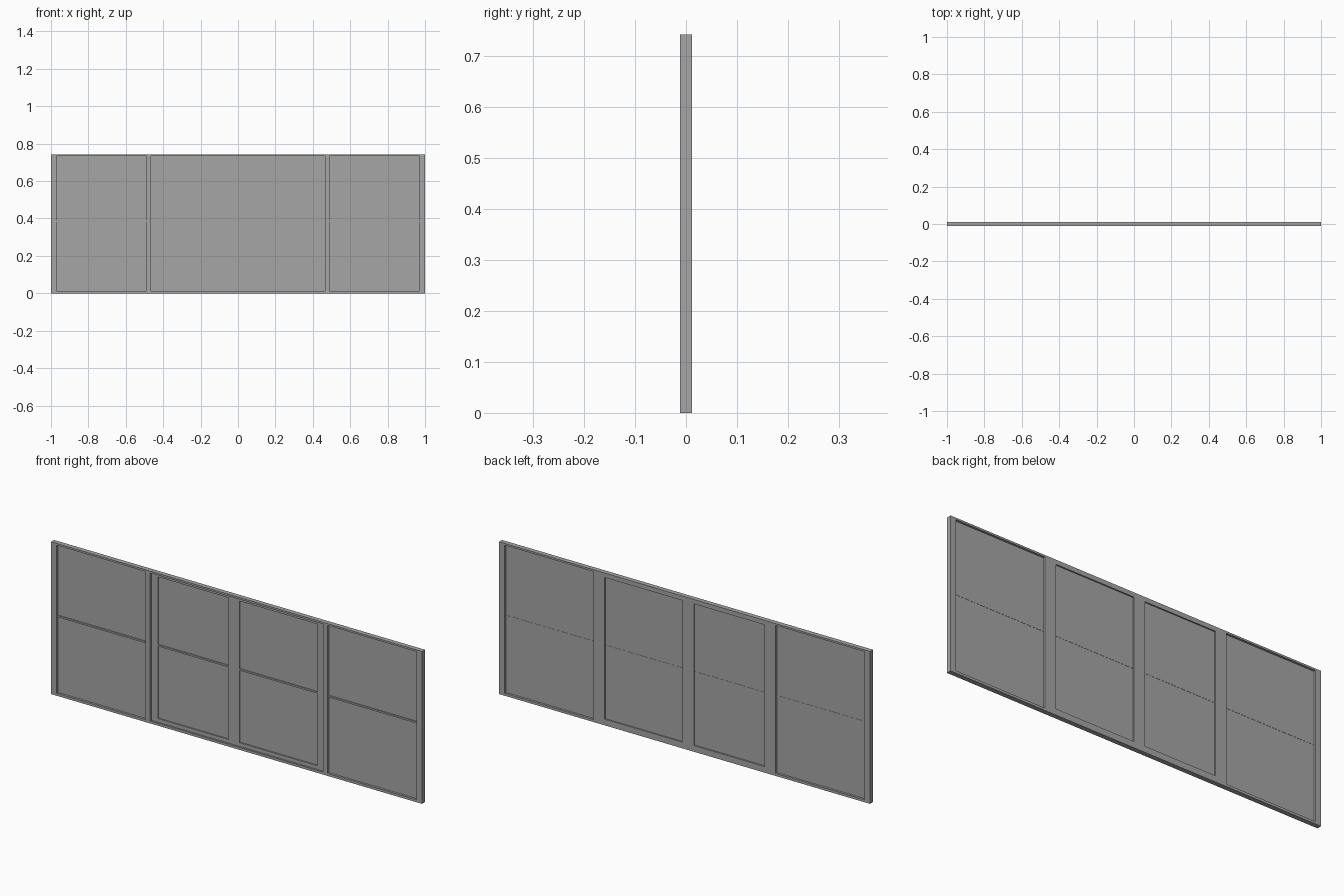
import bpy
import bmesh
from mathutils import Matrix, Vector

cube = bpy.data.objects.get("Cube")
if cube:
    bpy.data.objects.remove(cube)

grey = bpy.data.materials.new("window grey")
grey.use_nodes = True
colour = (0.38, 0.38, 0.38, 1)
grey.diffuse_color = colour
grey.node_tree.nodes["Principled BSDF"].inputs["Base Color"].default_value = colour

HALF = 0.0115      # half the frame depth
HEIGHT = 0.742
MULLION = 0.465    # inner edge of the mullions


def build(name, boxes):
    """One object from boxes given as (x0, x1, y0, y1, z0, z1)."""
    bm = bmesh.new()
    for x0, x1, y0, y1, z0, z1 in boxes:
        centre = Vector((x0 + x1, y0 + y1, z0 + z1)) / 2
        size = (x1 - x0, y1 - y0, z1 - z0, 1)
        bmesh.ops.create_cube(bm, size=1, matrix=Matrix.Translation(centre) @ Matrix.Diagonal(size))
    mesh = bpy.data.meshes.new(name)
    bm.to_mesh(mesh)
    bm.free()
    mesh.materials.append(grey)
    obj = bpy.data.objects.new(name, mesh)
    bpy.context.collection.objects.link(obj)


def surround(outer, inner, y0, y1):
    """Two stiles and two rails around an opening; rectangles are (x0, x1, z0, z1)."""
    a, b, c, d = outer
    e, f, g, h = inner
    return [(a, e, y0, y1, c, d), (f, b, y0, y1, c, d),
            (e, f, y0, y1, c, g), (e, f, y0, y1, h, d)]


def glazing(name, opening, y):
    """A pane with a thin glazing bar standing out mostly on its front."""
    x0, x1, z0, z1 = opening
    build(name + "_pane", [(x0, x1, y - 0.001, y + 0.001, z0, z1)])
    build(name + "_glazing_bar", [(x0, x1, y - 0.006, y + 0.002, 0.381, 0.389)])


# Outer frame with the two mullions
frame = surround((-1, 1, 0, HEIGHT), (-0.97, 0.97, 0.012, 0.733), -HALF, HALF)
for a, b in ((-0.49, -MULLION), (MULLION, 0.49)):
    frame.append((a, b, -HALF, HALF, 0.012, 0.733))
build("outer_frame", frame)

# Fixed panes at both ends
glazing("right_fixed", (-0.97, -0.49, 0.012, 0.733), 0)
glazing("left_fixed", (0.49, 0.97, 0.012, 0.733), 0)

# Middle sashes, set back from the front
for name, x0, x1, open0, open1 in (("right_sash", -MULLION, -0.02, -0.43, -0.05),
                                   ("left_sash", -0.02, MULLION, 0.01, 0.43)):
    opening = (open0, open1, 0.03, 0.72)
    build(name, surround((x0, x1, 0.012, 0.733), opening, -0.003, HALF))
    glazing(name, opening, 0.004)
